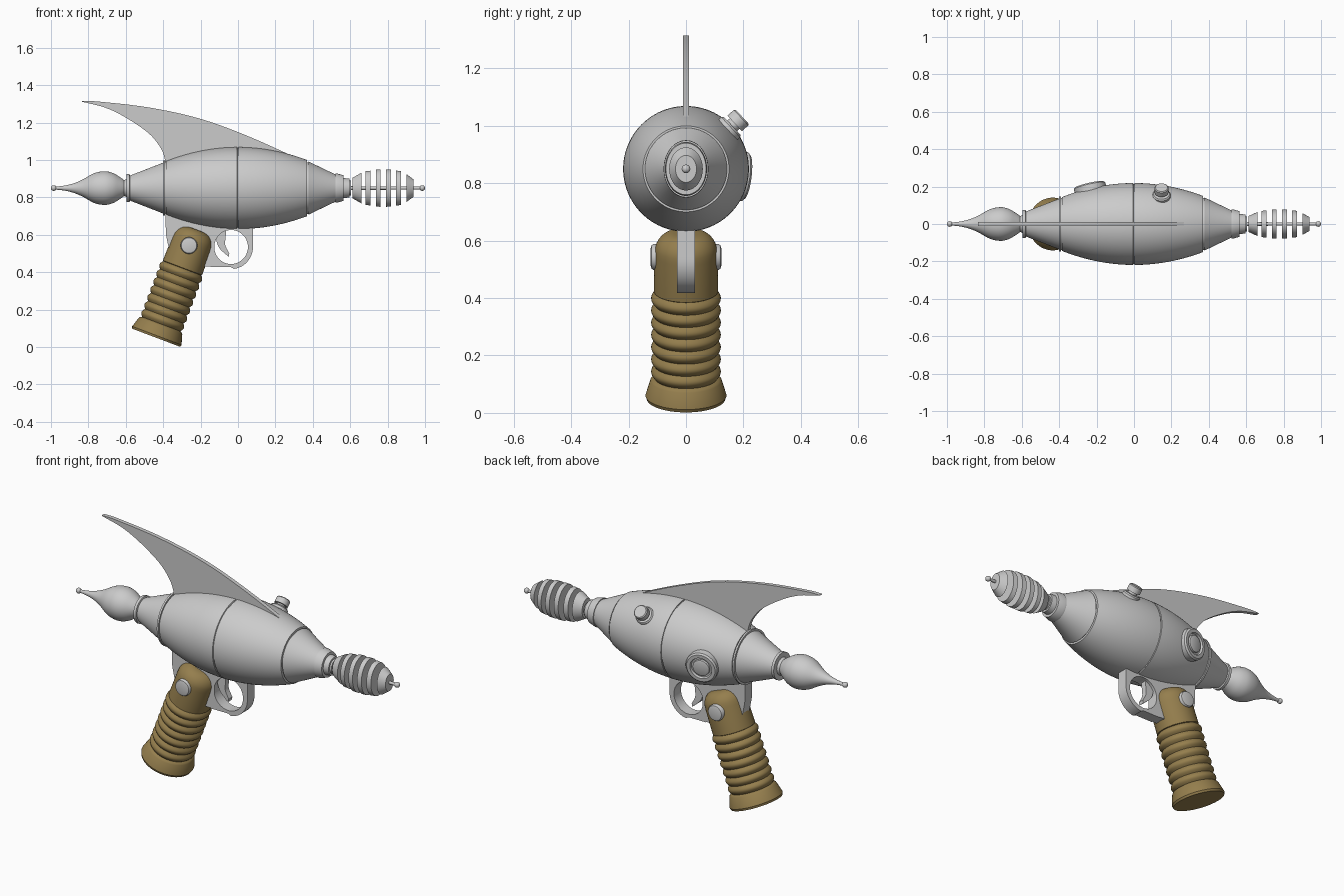
import bpy, bmesh, math
from mathutils import Vector, Matrix

if "Cube" in bpy.data.objects:
    bpy.data.objects.remove(bpy.data.objects["Cube"])

AXIS_Z = 0.85
brown = bpy.data.materials.new("grip_brown")
brown.diffuse_color = (0.30, 0.21, 0.075, 1)
brown.use_nodes = True
brown.node_tree.nodes["Principled BSDF"].inputs["Base Color"].default_value = brown.diffuse_color


def finish(name, bm, mat=None, angle=35):
    bmesh.ops.recalc_face_normals(bm, faces=bm.faces)
    me = bpy.data.meshes.new(name)
    bm.to_mesh(me)
    bm.free()
    ob = bpy.data.objects.new(name, me)
    bpy.context.collection.objects.link(ob)
    if mat:
        me.materials.append(mat)
    bpy.ops.object.select_all(action='DESELECT')
    ob.select_set(True)
    bpy.context.view_layer.objects.active = ob
    bpy.ops.object.shade_smooth_by_angle(angle=math.radians(angle))
    return ob


def lathe(name, profile, origin=(0, 0, AXIS_Z), axis=(1, 0, 0), mat=None, seg=64, squash=1):
    """Turn (distance, radius) pairs around an axis; squash narrows it in world y."""
    bm = bmesh.new()
    rings = [[bm.verts.new((r * math.cos(2 * math.pi * i / seg), r * math.sin(2 * math.pi * i / seg), d))
              for i in range(seg)] for d, r in profile]
    for a, b in zip(rings, rings[1:]):
        for i in range(seg):
            j = (i + 1) % seg
            bm.faces.new((a[i], a[j], b[j], b[i]))
    bm.faces.new(rings[0])
    bm.faces.new(rings[-1])
    rot = Vector((0, 0, 1)).rotation_difference(Vector(axis).normalized()).to_matrix().to_4x4()
    bm.transform(Matrix.Diagonal((1, squash, 1, 1)) @ rot)
    bm.transform(Matrix.Translation(origin))
    return finish(name, bm, mat)


def smooth(pts, n=5):
    """Catmull-Rom curve through the points."""
    p = [Vector(q) for q in pts]
    p = [2 * p[0] - p[1]] + p + [2 * p[-1] - p[-2]]
    out = []
    for a, b, c, d in zip(p, p[1:], p[2:], p[3:]):
        for k in range(n):
            t = k / n
            out.append(0.5 * (2 * b + (c - a) * t + (2 * a - 5 * b + 4 * c - d) * t * t
                              + (3 * b - a - 3 * c + d) * t ** 3))
    return [tuple(v) for v in out] + [tuple(pts[-1])]


def plate(name, outline, half, hole=None):
    """Flat plate in the xz plane, with an optional hole of matching point count."""
    bm = bmesh.new()
    loops = []
    for loop in (outline, hole):
        if loop:
            loops.append([[bm.verts.new((x, y, z)) for x, z in loop] for y in (-half, half)])
    for front, back in loops:
        n = len(front)
        for i in range(n):
            j = (i + 1) % n
            bm.faces.new((front[i], front[j], back[j], back[i]))
    for s in (0, 1):
        if hole:
            n = len(outline)
            for i in range(n):
                j = (i + 1) % n
                bm.faces.new((loops[0][s][i], loops[0][s][j], loops[1][s][j], loops[1][s][i]))
        else:
            bm.faces.new(loops[0][s])
    return finish(name, bm)


def ball(name, x, r):
    bm = bmesh.new()
    bmesh.ops.create_uvsphere(bm, u_segments=24, v_segments=16, radius=r,
                              matrix=Matrix.Translation((x, 0, AXIS_Z)))
    finish(name, bm)


# Main hull: bulging barrel, end seams, centre seam and cones
def hull_r(x):
    return 0.219 - 0.073 * (x / 0.38) ** 2


rear = [(-0.385 + 0.38 * i / 16, hull_r(-0.385 + 0.38 * i / 16)) for i in range(17)]
fore = [(0.003 + 0.367 * i / 16, hull_r(0.003 + 0.367 * i / 16)) for i in range(17)]
lathe("hull", [(-0.58, 0.066), (-0.40, 0.136), (-0.40, 0.147), (-0.39, 0.147), (-0.39, 0.138),
               (-0.385, 0.138)] + rear + [(-0.003, 0.214), (0.003, 0.214)] + fore
      + [(0.37, 0.138), (0.376, 0.138), (0.376, 0.143), (0.385, 0.138), (0.527, 0.07)], seg=96)

# Tail collar, bulb and tip
lathe("tail_collar", [(-0.615, 0.04), (-0.595, 0.048), (-0.595, 0.075), (-0.58, 0.075), (-0.575, 0.06)])
lathe("tail_bulb", smooth([(-0.60, 0.036), (-0.63, 0.058), (-0.67, 0.081), (-0.715, 0.09), (-0.77, 0.079),
                           (-0.83, 0.046), (-0.88, 0.025), (-0.93, 0.013), (-0.985, 0.007)]))
ball("tail_tip", -0.985, 0.015)

# Muzzle collars, rod, tip and oval cooling fins
lathe("muzzle_collar", [(0.52, 0.078), (0.53, 0.078), (0.565, 0.068), (0.565, 0.054), (0.595, 0.05),
                        (0.595, 0.04), (0.605, 0.04)])
lathe("muzzle_rod", [(0.59, 0.01), (0.985, 0.008)], seg=24)
ball("muzzle_tip", 0.985, 0.015)
for i, (a, b, ra, rb) in enumerate([(0.613, 0.66, 0.055, 0.082), (0.682, 0.708, 0.09, 0.093),
                                    (0.737, 0.763, 0.099, 0.1), (0.791, 0.817, 0.1, 0.099),
                                    (0.845, 0.871, 0.094, 0.09), (0.90, 0.938, 0.075, 0.047)]):
    lathe(f"cooling_fin_{i + 1}", [(a, ra), (b, rb)], squash=0.78)

# Swept dorsal fin
top = smooth([(-0.835, 1.315), (-0.74, 1.312), (-0.47, 1.28), (-0.2, 1.22), (0.06, 1.125), (0.36, 0.99)])
under = smooth([(-0.385, 0.96), (-0.395, 1.02), (-0.42, 1.075), (-0.48, 1.145), (-0.6, 1.227),
                (-0.71, 1.28), (-0.835, 1.312)])
plate("dorsal_fin", top + under, 0.011)

# Frame behind the grip, and the trigger guard loop
plate("grip_frame", [(-0.39, 0.75), (-0.385, 0.60), (-0.36, 0.48), (-0.20, 0.43), (-0.125, 0.43),
                     (-0.125, 0.70)], 0.031)
C = (-0.037, 0.535)
hole = [(C[0] + 0.09 * math.cos(2 * math.pi * i / 48), C[1] + 0.091 * math.sin(2 * math.pi * i / 48))
        for i in range(48)]
guard = []
for i in range(48):
    c, s = math.cos(2 * math.pi * i / 48), math.sin(2 * math.pi * i / 48)
    x, z = C[0] + 0.117 * c, C[1] + 0.118 * s
    if s >= 0:
        k = 0.117 / max(abs(c), abs(s))
        x, z = C[0] + k * c, C[1] + k * s
    elif c < 0:
        k = min(0.117 / abs(c), 0.108 / abs(s))
        x, z = C[0] + k * c, C[1] + k * s
    guard.append((x, z))
plate("trigger_guard", guard, 0.031, hole)
plate("trigger", smooth([(-0.125, 0.64), (-0.117, 0.575), (-0.098, 0.527), (-0.05, 0.483)])
      + smooth([(-0.046, 0.50), (-0.068, 0.545), (-0.066, 0.59), (-0.06, 0.66)]), 0.016)

# Ribbed grip with flared foot and rounded shoulder
grip = [(0, 0.137), (0.012, 0.141), (0.068, 0.124), (0.075, 0.117)]
for i in range(7):
    for k in range(8):
        grip.append((0.078 + (i + k / 8) * 0.0455, 0.109 + 0.0125 * math.sin(math.pi * k / 8)))
grip += [(0.397, 0.107), (0.40, 0.112), (0.535, 0.110)]
grip += [(0.545 + 0.072 * math.sin(a), 0.042 + 0.067 * math.cos(a))
         for a in [math.pi / 2 * k / 8 for k in range(9)]]
lathe("grip", grip, (-0.438, 0, 0.05), (0.353, 0, 0.935), brown)

# Grip bolts on both sides
for side, label in ((-1, "front"), (1, "back")):
    lathe(f"grip_bolt_{label}", [(0.06, 0.045), (0.114, 0.045), (0.120, 0.041), (0.123, 0.03)],
          (-0.262, 0, 0.543), (0, side, 0), seg=32)

# Knob on the upper back side
lathe("knob", [(0.18, 0.048), (0.213, 0.048), (0.22, 0.042), (0.22, 0.025), (0.232, 0.025), (0.232, 0.037),
               (0.262, 0.037), (0.267, 0.032)], (0.147, 0, AXIS_Z), (0, 0.73, 0.68), seg=40)

# Concentric dial on the back side
lathe("dial", [(-0.045, 0.086), (0.012, 0.086), (0.02, 0.078), (0.02, 0.06), (0.008, 0.056), (0.008, 0.047),
               (0.018, 0.045), (0.022, 0.035)], (-0.235, 0.192, 0.825), (-0.22, 0.97, -0.12), seg=48)
